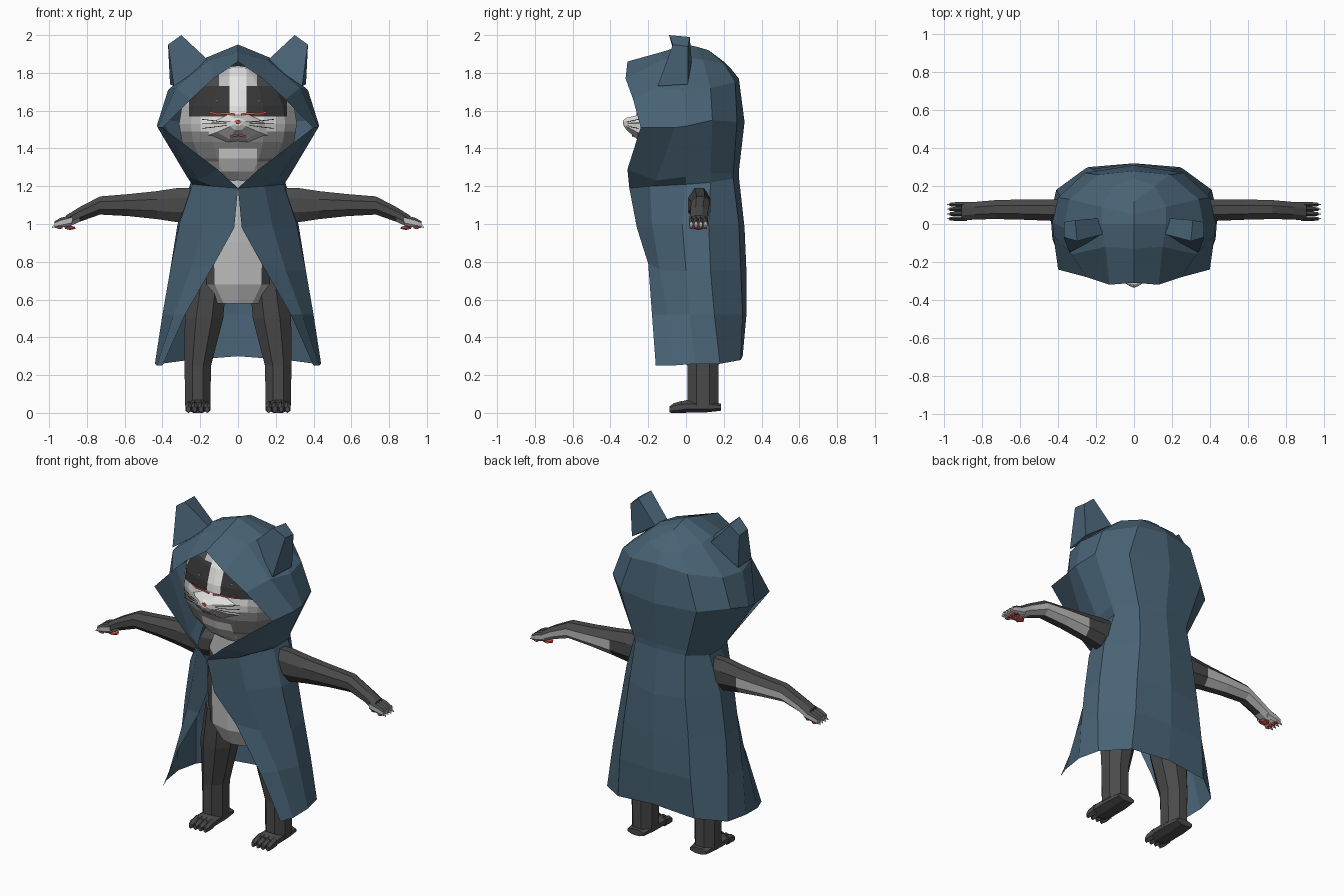
import bpy, bmesh, math
from mathutils import Vector

if "Cube" in bpy.data.objects:
    bpy.data.objects.remove(bpy.data.objects["Cube"], do_unlink=True)


def material(name, r, g, b):
    m = bpy.data.materials.new(name)
    m.use_nodes = True
    m.diffuse_color = (r, g, b, 1)
    shader = m.node_tree.nodes["Principled BSDF"]
    shader.inputs["Base Color"].default_value = (r, g, b, 1)
    shader.inputs["Roughness"].default_value = 0.9
    return m


CLOTH = material("slate blue cloth", .066, .125, .18)
DARK = material("dark grey fur", .07, .068, .068)
LIGHT = material("light grey fur", .5, .5, .5)
WHITE = material("white fur", .78, .78, .77)
MID = material("mid grey fur", .24, .24, .24)
MASK = material("mask fur", .038, .037, .037)
RED = material("pink red skin", .72, .1, .08)
BLACK = material("black hair", .012, .012, .012)


def finish(name, bm, mats, rule=None, mirror=False):
    """Turn a bmesh into an object, colour faces by rule, mirror in x."""
    bmesh.ops.recalc_face_normals(bm, faces=bm.faces)
    bm.normal_update()
    if rule:
        for f in bm.faces:
            f.material_index = mats.index(rule(f.calc_center_median(), f.normal))
    mesh = bpy.data.meshes.new(name)
    bm.to_mesh(mesh)
    bm.free()
    for m in mats:
        mesh.materials.append(m)
    obj = bpy.data.objects.new(name, mesh)
    bpy.context.collection.objects.link(obj)
    if mirror:
        mod = obj.modifiers.new("Mirror", 'MIRROR')
        mod.merge_threshold = 0.0005
    return obj


def loft(bm, rings, closed=True, caps=True):
    """Skin a list of equally long point rings."""
    rows = [[bm.verts.new(p) for p in ring] for ring in rings]
    n = len(rows[0])
    for a, b in zip(rows, rows[1:]):
        for i in range(n if closed else n - 1):
            j = (i + 1) % n
            bm.faces.new((a[i], a[j], b[j], b[i]))
    if caps:
        bm.faces.new(rows[0])
        bm.faces.new(rows[-1])
    return bm


def tube(bm, axis, stations, sides=8):
    """Stations are x, y, z and two radii across the axis."""
    u, v = [(1, 2), (0, 2), (0, 1)][axis]
    rings = []
    for x, y, z, ru, rv in stations:
        ring = []
        for k in range(sides):
            t = math.tau * (k + .5) / sides
            p = Vector((x, y, z))
            p[u] += ru * math.cos(t)
            p[v] += rv * math.sin(t)
            ring.append(p)
        rings.append(ring)
    return loft(bm, rings)


def ball(bm, centre, radii, detail=1):
    made = bmesh.ops.create_icosphere(bm, subdivisions=detail, radius=1)
    for v in made["verts"]:
        v.co = Vector(centre) + Vector(a * b for a, b in zip(v.co, radii))
    return bm


def strand(name, paths, radius, mat):
    """Thin three-sided hairs or lines along paths, on both sides."""
    bm = bmesh.new()
    for path in paths:
        rings = []
        for p in path:
            ring = []
            for k in range(3):
                t = math.tau * k / 3
                ring.append(Vector(p) + Vector((0, math.cos(t), math.sin(t))) * radius)
            rings.append(ring)
        loft(bm, rings)
    return finish(name, bm, [mat], mirror=True)


# Hood: half rings from the face opening round to the back
hood = [
    [(0, -.31, 1.86), (0, -.13, 1.91), (0, 0, 1.95), (0, .05, 1.94), (0, .12, 1.92), (0, .2, 1.86)],
    [(.13, -.32, 1.77), (.15, -.12, 1.87), (.17, 0, 1.88), (.17, .09, 1.87), (.11, .2, 1.85), (0, .24, 1.82)],
    [(.25, -.28, 1.66), (.33, -.16, 1.72), (.37, -.02, 1.71), (.34, .13, 1.72), (.19, .26, 1.75), (0, .28, 1.77)],
    [(.4, -.24, 1.51), (.425, -.06, 1.51), (.43, .01, 1.52), (.4, .14, 1.55), (.26, .27, 1.54), (0, .31, 1.54)],
    [(.11, -.31, 1.29), (.21, -.16, 1.23), (.27, 0, 1.25), (.27, .13, 1.27), (.18, .25, 1.27), (0, .28, 1.28)],
    [(0, -.3, 1.19), (.14, -.19, 1.2), (.24, 0, 1.21), (.25, .13, 1.22), (.17, .25, 1.24), (0, .28, 1.25)],
]
finish("hood", loft(bmesh.new(), hood, False, False), [CLOTH], mirror=True)

# Cape: continues from the hood's lower edge down to the hem
cape = [
    hood[-1],
    [(.02, -.26, .98), (.18, -.18, 1), (.31, -.02, 1), (.32, .12, 1), (.19, .28, 1), (0, .31, .98)],
    [(.125, -.2, .79), (.25, -.14, .76), (.36, 0, .75), (.36, .13, .75), (.22, .29, .75), (0, .32, .75)],
    [(.28, -.18, .52), (.34, -.1, .52), (.4, .02, .52), (.39, .15, .52), (.24, .3, .52), (0, .32, .52)],
    [(.4, -.16, .25), (.43, -.08, .25), (.44, .05, .26), (.41, .18, .26), (.26, .29, .28), (0, .3, .3)],
]
finish("cape", loft(bmesh.new(), cape, False, False), [CLOTH], mirror=True)

# Pointed cloth ears with blunt tips
ear = [
    [(.15, -.05, 1.86), (.34, -.15, 1.73), (.36, .01, 1.74), (.19, .03, 1.86)],
    [(.3, -.09, 2), (.37, -.07, 1.95), (.37, .01, 1.94), (.31, .02, 1.99)],
]
finish("hood_ears", loft(bmesh.new(), ear), [CLOTH], mirror=True)

# Head: ellipsoid sliced along the fur markings
HEAD, SIZE = Vector((0, -.03, 1.53)), (.32, .22, .31)


def fur(c, n):
    x, z = abs(c.x), c.z
    if c.y > -.05:
        return DARK
    if z > 1.57:
        if x < .045:
            return WHITE
        if z < 1.73:
            return MASK if x < .26 else LIGHT
        return LIGHT if x < .1 else DARK
    if z > 1.49:
        return WHITE if x < .2 else LIGHT
    if z < 1.4 and x < .1:
        return WHITE
    return MID if z > 1.33 else LIGHT


bm = bmesh.new()
bmesh.ops.create_uvsphere(bm, u_segments=14, v_segments=10, radius=1)
for v in bm.verts:
    v.co = HEAD + Vector(a * b for a, b in zip(v.co, SIZE))
cuts = [((s * x, 0, 0), (1, 0, 0)) for x in (.045, .1, .2, .26) for s in (-1, 1)]
cuts += [((0, 0, z), (0, 0, 1)) for z in (1.33, 1.4, 1.49, 1.57, 1.73)]
cuts += [((0, -.05, 0), (0, 1, 0))]
for co, no in cuts:
    bmesh.ops.bisect_plane(bm, geom=bm.verts[:] + bm.edges[:] + bm.faces[:],
                           plane_co=co, plane_no=no)
finish("head", bm, [DARK, WHITE, MASK, LIGHT, MID], fur)


def on_face(x, z, lift):
    """Point just in front of the head's surface."""
    d = 1 - (x / SIZE[0]) ** 2 - ((z - HEAD.z) / SIZE[2]) ** 2
    return (x, HEAD.y - SIZE[1] * math.sqrt(max(d, 0)) - lift, z)


# Muzzle: a blunt wedge, white above and greyer beneath
muzzle = [(0, -.19, 1.5, .19, .095), (0, -.26, 1.512, .12, .068), (0, -.315, 1.53, .045, .035),
          (0, -.33, 1.535, .02, .016)]
finish("muzzle", tube(bmesh.new(), 1, muzzle), [WHITE, LIGHT],
       lambda c, n: WHITE if c.z > 1.49 else LIGHT)

# Nose and facial lines
finish("nose", ball(bmesh.new(), (0, -.325, 1.54), (.018, .011, .015)), [RED])
finish("eye_glints", ball(bmesh.new(), on_face(.11, 1.65, 0), (.006, .004, .006)),
       [WHITE], mirror=True)
strand("lower_eyelids", [[on_face(x, z, .012) for x, z in
                          ((.015, 1.58), (.06, 1.586), (.11, 1.582), (.15, 1.592))]], .006, RED)
strand("mouth", [[(0, -.283, 1.472), (.04, -.278, 1.466)]], .007, RED)
strand("whiskers", [[(.06, -.31, 1.53 + k * .008), (.12, -.29, 1.53 + k * .016),
                     (.19, -.25, 1.53 + k * .024)] for k in (-1, 0, 1)], .002, BLACK)

# Torso with a pale belly
torso = [(0, .05, .58, .13, .11), (0, .05, .68, .21, .15), (0, .05, .9, .22, .15),
         (0, .05, 1.1, .21, .14), (0, .02, 1.28, .13, .1)]
finish("torso", tube(bmesh.new(), 2, torso, 10), [LIGHT, DARK],
       lambda c, n: LIGHT if abs(c.x) < .14 and c.y < .05 and n.z > -.9 else DARK)

# Legs and feet
leg = [(.15, .08, .74, .1, .12), (.18, .08, .5, .11, .11),
       (.213, .09, .25, .076, .09), (.213, .09, .04, .072, .088)]
finish("legs", tube(bmesh.new(), 2, leg), [DARK], mirror=True)
foot = [(.212, .185, .03, .06, .02), (.212, .1, .035, .07, .036),
        (.212, 0, .034, .07, .036), (.212, -.04, .028, .066, .03)]
finish("feet", tube(bmesh.new(), 1, foot), [DARK], mirror=True)
bm = bmesh.new()
for x in (.163, .196, .229, .262):
    tube(bm, 1, [(x, -.02, .032, .019, .032), (x, -.065, .025, .019, .026),
                 (x, -.088, .018, .012, .016)], 6)
finish("toes", bm, [DARK], mirror=True)


# Arms: dark on top and in front, pale along the back and in the palm
def arm_fur(c, n):
    forearm = c.x > .43 and n.y > .3 and n.z < .4
    palm = c.x > .83 and n.z < -.2
    return LIGHT if forearm or palm else DARK


arm = [(.18, .07, 1.11, .06, .09), (.32, .07, 1.1, .063, .098), (.43, .073, 1.1, .061, .08),
       (.58, .076, 1.1, .058, .063), (.73, .076, 1.098, .054, .052), (.84, .07, 1.05, .05, .042),
       (.91, .066, 1.012, .053, .036)]
finish("arms", tube(bmesh.new(), 0, arm), [LIGHT, DARK], arm_fur, True)

# Fingers, claws and paw pads
fingers, claws, pads = bmesh.new(), bmesh.new(), bmesh.new()
for y in (.028, .053, .078, .103):
    tube(fingers, 0, [(.88, y, 1.02, .014, .028), (.94, y, 1.006, .014, .026),
                      (.972, y, .996, .01, .018)], 6)
    tube(claws, 0, [(.955, y, 1, .008, .012), (.985, y, .982, .003, .005)], 4)
    ball(pads, (.945, y, .981), (.018, .01, .009))
ball(pads, (.89, .066, .98), (.034, .03, .012))
finish("fingers", fingers, [DARK, LIGHT],
       lambda c, n: LIGHT if n.z < .1 else DARK, True)
finish("claws", claws, [WHITE], mirror=True)
finish("paw_pads", pads, [RED], mirror=True)
